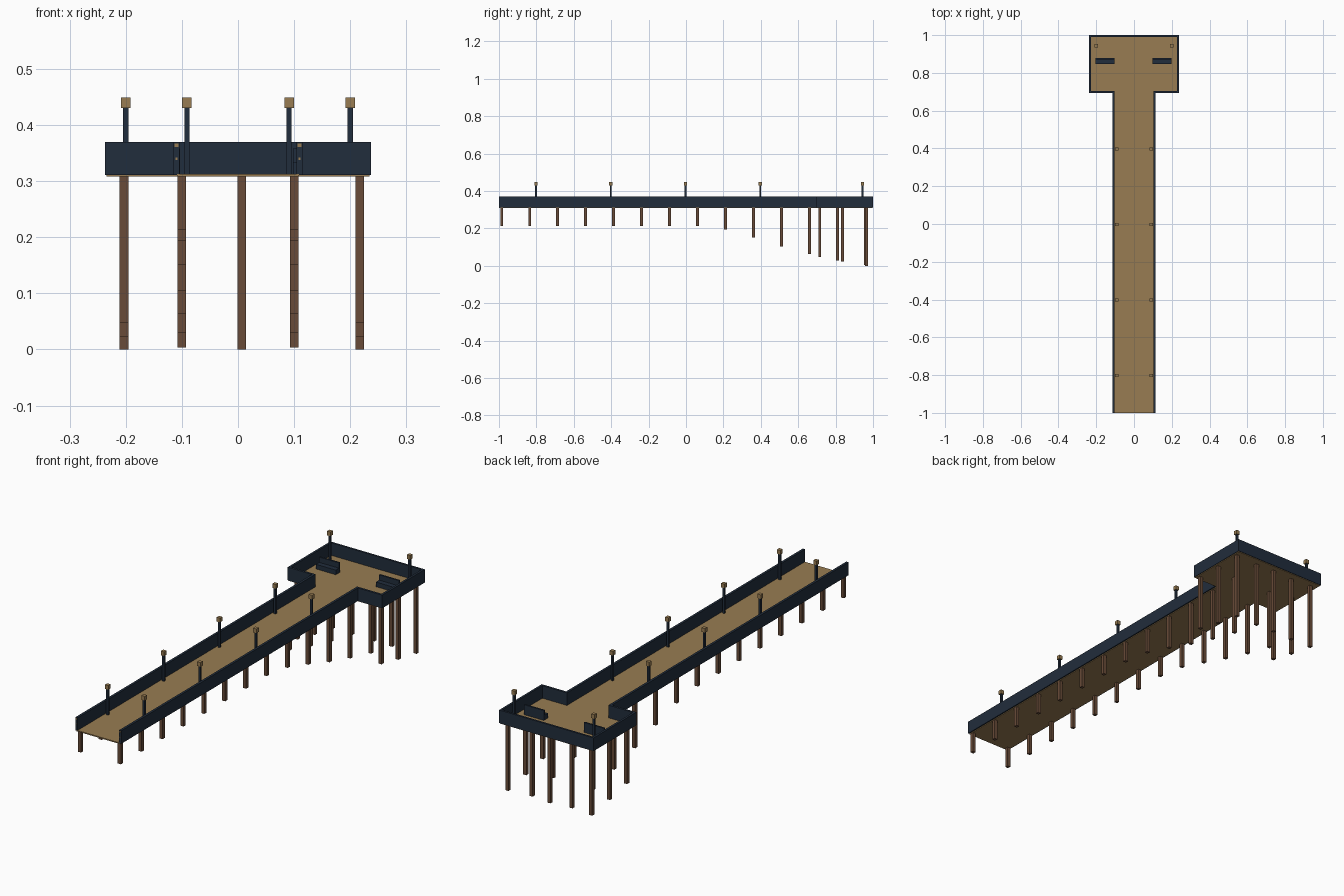
import bpy
import bmesh

old = bpy.data.objects.get("Cube")
if old:
    bpy.data.objects.remove(old, do_unlink=True)


def material(name, rgb):
    m = bpy.data.materials.new(name)
    m.use_nodes = True
    m.diffuse_color = (*rgb, 1)
    m.node_tree.nodes["Principled BSDF"].inputs["Base Color"].default_value = (*rgb, 1)
    return m


PLANK = material("plank wood", (0.314, 0.202, 0.084))
NAVY = material("dark navy paint", (0.0152, 0.026, 0.045))
PILE = material("dark pile wood", (0.138, 0.070, 0.040))


def finish(name, bm, mat):
    bmesh.ops.recalc_face_normals(bm, faces=bm.faces)
    me = bpy.data.meshes.new(name)
    bm.to_mesh(me)
    bm.free()
    me.materials.append(mat)
    ob = bpy.data.objects.new(name, me)
    bpy.context.collection.objects.link(ob)
    return ob


def box(name, mat, x, y, z):
    """Box from (min, max) pairs."""
    bm = bmesh.new()
    bmesh.ops.create_cube(bm, size=1)
    for v in bm.verts:
        for i, (a, b) in enumerate((x, y, z)):
            v.co[i] = a if v.co[i] < 0 else b
    return finish(name, bm, mat)


def column(name, mat, x, y, w, z):
    return box(name, mat, (x - w / 2, x + w / 2), (y - w / 2, y + w / 2), z)


def mirrored(name, mat, x, y, z):
    box("left_" + name, mat, x, y, z)
    box("right_" + name, mat, (-x[1], -x[0]), y, z)


# T-shaped deck: walkway and end platform in one slab
half = [(0.109, -1.0), (0.109, 0.697), (0.234, 0.697), (0.234, 0.997)]
outline = half + [(-x, y) for x, y in reversed(half)]
bm = bmesh.new()
face = bm.faces.new([bm.verts.new((x, y, 0.308)) for x, y in outline])
ext = bmesh.ops.extrude_face_region(bm, geom=[face])
bmesh.ops.translate(bm, vec=(0, 0, 0.005),
                    verts=[v for v in ext["geom"] if isinstance(v, bmesh.types.BMVert)])
finish("deck", bm, PLANK)

# Solid parapets around the walkway and the platform
WALL = (0.311, 0.37)
mirrored("walkway_parapet", NAVY, (0.104, 0.115), (-1.0, 0.704), WALL)
mirrored("platform_front_parapet", NAVY, (0.115, 0.237), (0.694, 0.704), WALL)
mirrored("platform_side_parapet", NAVY, (0.227, 0.237), (0.704, 0.991), WALL)
box("platform_back_parapet", NAVY, (-0.237, 0.237), (0.991, 1.0), WALL)

# Exposed rail ends at the walkway entrance
mirrored("upper_rail_end", PLANK, (0.106, 0.113), (-1.001, -0.99), (0.361, 0.367))
mirrored("lower_rail_end", PLANK, (0.108, 0.111), (-1.001, -0.99), (0.338, 0.342))

# Lamp posts with square caps
lamps = [(0.091, y) for y in (-0.802, -0.402, -0.002, 0.397)] + [(0.2, 0.944)]
for i, (x, y) in enumerate(lamps):
    for side, s in (("left", 1), ("right", -1)):
        column(f"{side}_lamp_post_{i}", NAVY, s * x, y, 0.0095, (0.312, 0.43))
        column(f"{side}_lamp_cap_{i}", PLANK, s * x, y, 0.017, (0.43, 0.449))

# Benches with the backrest on the far side
for side, x in (("left", 0.148), ("right", -0.153)):
    span = (x - 0.05, x + 0.05)
    box(f"{side}_bench_seat", NAVY, span, (0.847, 0.871), (0.313, 0.334))
    box(f"{side}_bench_back", NAVY, span, (0.870, 0.878), (0.313, 0.358))

# Paired walkway piles, reaching deeper toward the far end
depths = [0.213] * 8 + [0.193, 0.15, 0.104, 0.064, 0.029, 0.003]
for i, z in enumerate(depths):
    y = -0.985 + 0.1495 * i
    for side, s in (("left", 1), ("right", -1)):
        column(f"{side}_walkway_pile_{i}", PILE, s * 0.1, y, 0.0155, (z, 0.31))

# Outer platform piles plus one in the middle of the back row
piles = [(x, y, z) for x in (-0.203, 0.217)
         for y, z in ((0.715, 0.048), (0.837, 0.022), (0.965, 0.0))]
piles.append((0.0065, 0.965, 0.0))
for i, (x, y, z) in enumerate(piles):
    column(f"platform_pile_{i}", PILE, x, y, 0.0155, (z, 0.31))
